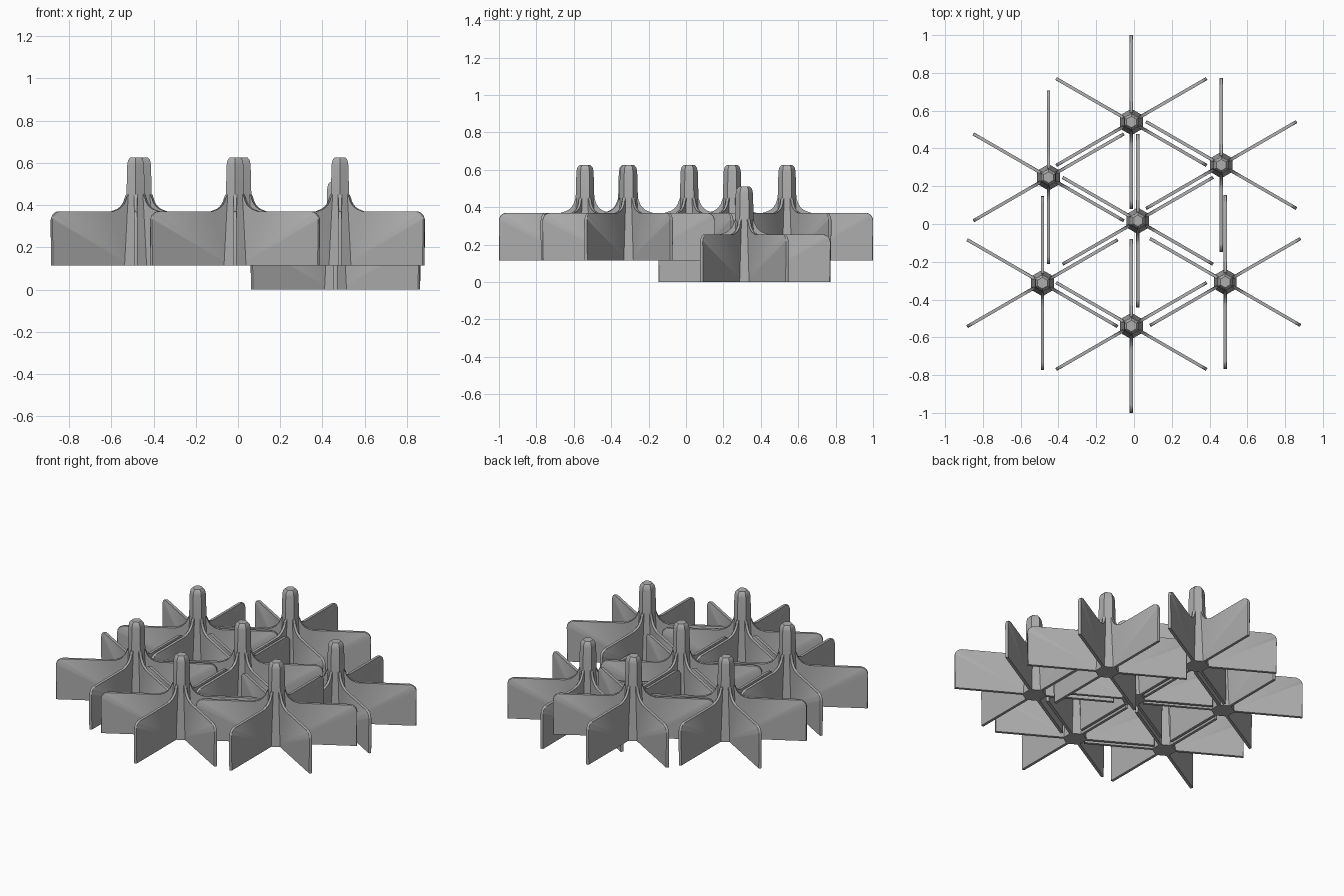
import bpy, bmesh, math
from mathutils import Matrix

if "Cube" in bpy.data.objects:
    bpy.data.objects.remove(bpy.data.objects["Cube"])

FIN_LEN, FIN_H, FIN_T = 0.46, 0.255, 0.017
# height, corner radius of the six-sided hub
HUB = [(0, 0.07), (0.255, 0.055), (0.33, 0.05), (0.475, 0.046), (0.498, 0.041), (0.51, 0.030)]
# x, y, z of every unit
UNITS = [(-0.014, 0.54, 0.115), (0.462, 0.312, 0), (-0.452, 0.247, 0.115), (0.02, 0.017, 0.115),
         (-0.485, -0.313, 0.115), (0.483, -0.307, 0.115), (-0.014, -0.54, 0.115)]

grey = bpy.data.materials.new("grey")
grey.diffuse_color = (0.42, 0.42, 0.42, 1)
grey.use_nodes = True
grey.node_tree.nodes["Principled BSDF"].inputs["Base Color"].default_value = grey.diffuse_color


def arc(cx, cz, r, a0, a1, n):
    return [(cx + r * math.cos(math.radians(a0 + (a1 - a0) * i / n)),
             cz + r * math.sin(math.radians(a0 + (a1 - a0) * i / n))) for i in range(n + 1)]


def add_hub(bm):
    rings = []
    for z, r in HUB:
        rings.append([bm.verts.new((r * math.cos(math.radians(30 + 60 * k)),
                                    r * math.sin(math.radians(30 + 60 * k)), z)) for k in range(6)])
    for lo, hi in zip(rings, rings[1:]):
        for k in range(6):
            n = (k + 1) % 6
            bm.faces.new((lo[k], lo[n], hi[n], hi[k]))
    bm.faces.new(rings[0][::-1])
    bm.faces.new(rings[-1])


def add_fin(bm, angle):
    # side profile: rounded outer corner, fillet sweeping up the hub
    prof = [(0.03, 0), (FIN_LEN, 0)]
    prof += arc(FIN_LEN - 0.04, FIN_H - 0.04, 0.04, 0, 90, 5)
    prof += arc(0.13, FIN_H + 0.08, 0.08, 270, 180, 7)
    prof += [(0.03, FIN_H + 0.08)]
    fin = bmesh.new()
    a = [fin.verts.new((x, -FIN_T / 2, z)) for x, z in prof]
    b = [fin.verts.new((x, FIN_T / 2, z)) for x, z in prof]
    n = len(prof)
    fin.faces.new(a)
    fin.faces.new(b[::-1])
    for i in range(n):
        j = (i + 1) % n
        fin.faces.new((a[j], a[i], b[i], b[j]))
    # soften the long upper rims
    rims = [e for e in fin.edges
            if abs(e.verts[0].co.y - e.verts[1].co.y) < 1e-6
            and min(v.co.x for v in e.verts) > 0.04
            and max(v.co.z for v in e.verts) > 0.01]
    bmesh.ops.bevel(fin, geom=rims, offset=0.004, segments=2, profile=0.5, affect='EDGES')
    bmesh.ops.recalc_face_normals(fin, faces=fin.faces)
    bmesh.ops.transform(fin, matrix=Matrix.Rotation(math.radians(angle), 4, 'Z'), verts=fin.verts)
    tmp = bpy.data.meshes.new("fin_part")
    fin.to_mesh(tmp)
    fin.free()
    bm.from_mesh(tmp)
    bpy.data.meshes.remove(tmp)


# one finned unit: hub plus six fins
bm = bmesh.new()
add_hub(bm)
for k in range(6):
    add_fin(bm, 30 + 60 * k)
mesh = bpy.data.meshes.new("finned_unit")
bm.to_mesh(mesh)
bm.free()
mesh.materials.append(grey)

# seven copies, one sitting lower
for i, pos in enumerate(UNITS):
    ob = bpy.data.objects.new(f"finned_unit_{i + 1}", mesh)
    ob.location = pos
    bpy.context.collection.objects.link(ob)
    if i == 0:
        bpy.context.view_layer.objects.active = ob
        ob.select_set(True)
        bpy.ops.object.shade_smooth_by_angle(angle=math.radians(30))
        ob.select_set(False)
